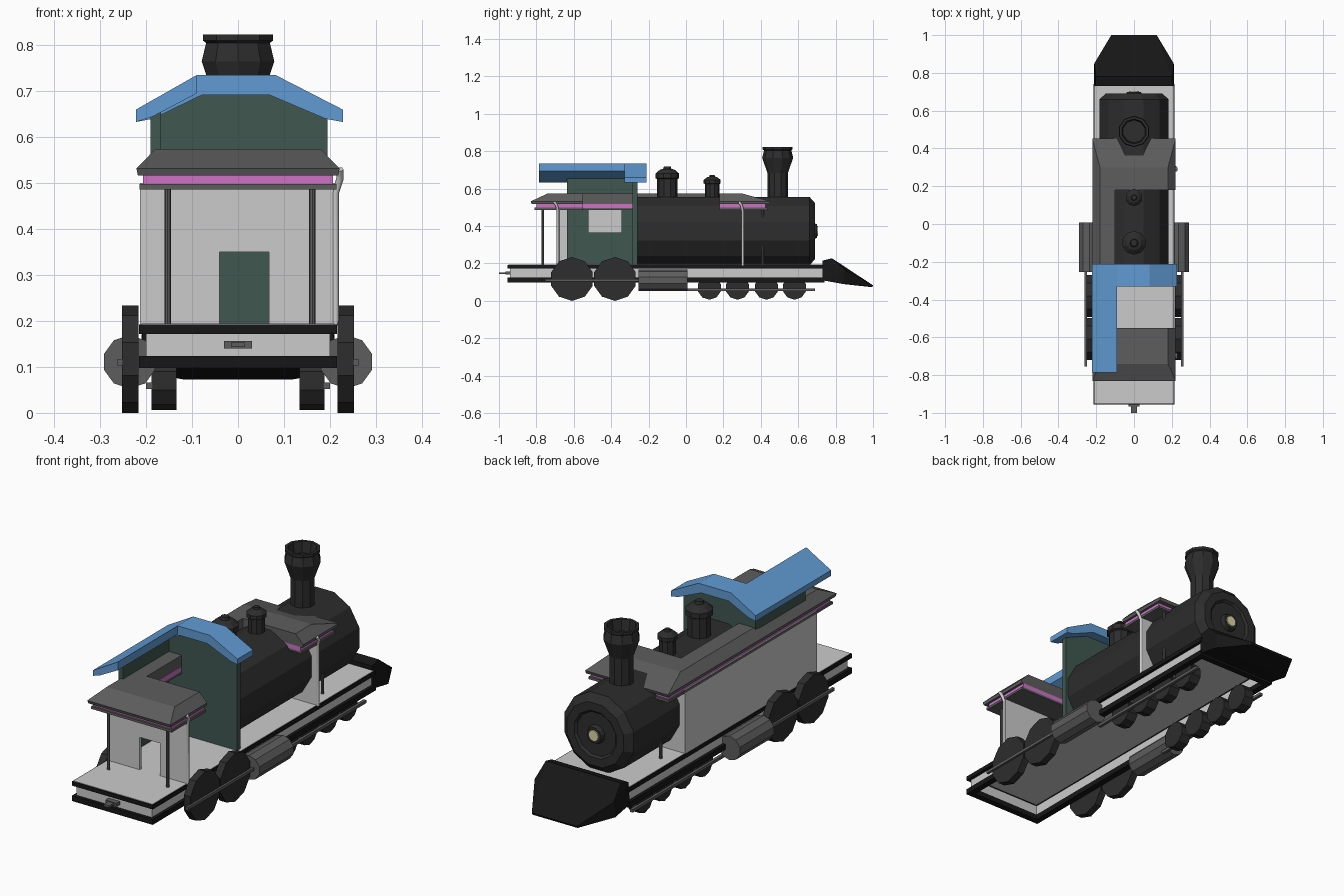
import bpy, bmesh, math
from mathutils import Vector, Matrix

if "Cube" in bpy.data.objects:
    bpy.data.objects.remove(bpy.data.objects["Cube"])


def mat(name, r, g, b):
    m = bpy.data.materials.new(name)
    m.diffuse_color = (r, g, b, 1)
    m.use_nodes = True
    m.node_tree.nodes["Principled BSDF"].inputs["Base Color"].default_value = m.diffuse_color
    return m


BLACK = mat("black", .008, .008, .008)
IRON = mat("iron", .026, .026, .026)
SLATE = mat("slate", .11, .11, .11)
GREEN = mat("green", .05, .095, .08)
BLUE = mat("blue", .12, .33, .66)
PINK = mat("pink", .62, .17, .56)
LAMP = mat("lamp", .7, .68, .38)


def finish(name, bm, m=None):
    bmesh.ops.recalc_face_normals(bm, faces=bm.faces)
    me = bpy.data.meshes.new(name)
    bm.to_mesh(me)
    bm.free()
    ob = bpy.data.objects.new(name, me)
    bpy.context.collection.objects.link(ob)
    if m:
        me.materials.append(m)
    return ob


def boxes(name, specs, m=None):
    """Each spec is x0, x1, y0, y1, z0, z1."""
    bm = bmesh.new()
    for x0, x1, y0, y1, z0, z1 in specs:
        M = Matrix.Translation(((x0 + x1) / 2, (y0 + y1) / 2, (z0 + z1) / 2))
        M = M @ Matrix.Diagonal((x1 - x0, y1 - y0, z1 - z0, 1))
        bmesh.ops.create_cube(bm, size=1, matrix=M)
    return finish(name, bm, m)


def prism(name, pts, y0, y1, m=None):
    """Extrude an xz outline along y."""
    bm = bmesh.new()
    f = bm.faces.new([bm.verts.new((x, y0, z)) for x, z in pts])
    r = bmesh.ops.extrude_face_region(bm, geom=[f])
    bmesh.ops.translate(bm, vec=(0, y1 - y0, 0),
                        verts=[v for v in r["geom"] if isinstance(v, bmesh.types.BMVert)])
    return finish(name, bm, m)


def lathe(name, prof, n, axis, at, m=None, phase=0.0):
    """Spin (radius, distance) points round the given axis."""
    bm = bmesh.new()
    rings = []
    for r, h in prof:
        ring = []
        for i in range(n):
            a = 2 * math.pi * i / n + phase
            c, s = r * math.cos(a), r * math.sin(a)
            p = {"x": (h, s, c), "y": (s, h, c), "z": (s, c, h)}[axis]
            ring.append(bm.verts.new(Vector(p) + Vector(at)))
        rings.append(ring)
    for a, b in zip(rings, rings[1:]):
        for i in range(n):
            j = (i + 1) % n
            bm.faces.new((a[i], a[j], b[j], b[i]))
    bm.faces.new(rings[0])
    bm.faces.new(rings[-1])
    return finish(name, bm, m)


def hull(name, pts, m=None):
    bm = bmesh.new()
    for p in pts:
        bm.verts.new(p)
    bmesh.ops.convex_hull(bm, input=bm.verts)
    return finish(name, bm, m)


def ring(x, y0, y1, w, z0, z1):
    return [(-x, -x + w, y0, y1, z0, z1), (x - w, x, y0, y1, z0, z1),
            (-x + w, x - w, y0, y0 + w, z0, z1), (-x + w, x - w, y1 - w, y1, z0, z1)]


# Deck and hollow I-beam frame
boxes("deck_floor", [(-.21, .21, -.95, .73, .175, .194)])
boxes("frame_web", ring(.2, -.94, .73, .012, .12, .175))
boxes("frame_flanges", ring(.215, -.955, .74, .03, .172, .192)
      + ring(.215, -.955, .74, .03, .098, .124), BLACK)
boxes("coupler", [(-.03, .03, -.965, -.93, .14, .156),
                  (-.015, .015, -1, -.93, .143, .153)], SLATE)

# Plough
hull("plough", [(s * x, y, z) for s in (-1, 1) for x, y, z in (
    (.205, .73, .215), (.2, .78, .228), (.21, .85, .165), (.12, 1, .083),
    (.12, .995, .073), (.212, .84, .09), (.212, .73, .11))], BLACK)

# Boiler with front door and lamp
lathe("boiler", [(.19, -.26), (.19, .66), (.155, .69), (.115, .69), (.105, .68),
                 (.045, .68), (.038, .7)], 12, "y", (0, 0, .373), IRON, math.pi / 12)
lathe("lamp", [(.028, .69), (.026, .705)], 12, "y", (0, 0, .373), LAMP)

# Chimney and domes
lathe("chimney", [(.055, .53), (.055, .685), (.083, .765), (.073, .805), (.08, .81),
                  (.08, .823), (.066, .823), (.06, .77)], 10, "z", (0, .49, 0), IRON)
for name, y, k in (("steam_dome", -.1, 1), ("sand_dome", .14, .72)):
    prof = [(.054, -.02), (.054, .095), (.063, .1), (.063, .125), (.04, .145),
            (.022, .15), (.018, .163)]
    lathe(name, [(r * k, .556 + h * k) for r, h in prof], 10, "z", (0, y, 0), IRON)

# Building walls: left side, rear cross wall, front wall with doorway
boxes("side_wall", [(-.213, -.2, -.69, .31, .19, .5)])
boxes("rear_cross_wall", [(-.2, .208, .297, .31, .19, .5)])
prism("front_wall", [(-.2, .19), (-.04, .19), (-.04, .35), (.067, .35), (.067, .19),
                     (.213, .19), (.213, .5), (-.2, .5)], -.69, -.675)

# Cab: gabled bulkhead and left wall with window
prism("cab_bulkhead", [(-.188, .19), (.195, .19), (.195, .66), (.075, .715),
                       (-.085, .715), (-.188, .66)], -.285, -.258, GREEN)
boxes("cab_side_wall", [(-.19, -.168, -.635, -.52, .19, .66),
                        (-.19, -.168, -.345, -.285, .19, .66),
                        (-.19, -.168, -.52, -.345, .19, .365),
                        (-.19, -.168, -.52, -.345, .49, .66)], GREEN)

# L-shaped cab roof
prism("cab_roof", [(-.222, .66), (-.09, .735), (.082, .735), (.228, .66), (.228, .633),
                   (.19, .64), (.068, .692), (-.078, .692), (-.185, .64), (-.222, .633)],
      -.33, -.212, BLUE)
prism("cab_roof_left_slope", [(-.222, .66), (-.09, .735), (-.09, .695), (-.185, .645),
                              (-.222, .633)], -.785, -.33, BLUE)

# Awning roof, trim band and lip, cut open on the right-hand side
roof = hull("awning_roof", [(sx * x, y, z) for sx in (-1, 1) for x, y, z in (
    (.218, -.825, .517), (.218, .447, .517), (.221, -.83, .532), (.221, .452, .532),
    (.18, -.74, .574), (.18, .3, .574))], SLATE)
trim = boxes("awning_trim", [(-.207, .207, -.8, .425, .496, .518)], PINK)
lip = boxes("awning_lip", [(-.214, .214, -.81, .435, .486, .498)], SLATE)
cutter = boxes("cutter", [(-.1, .4, -.55, .18, .4, .7)])
cutter.hide_render = True
for ob in (roof, trim, lip):
    mod = ob.modifiers.new("cut", "BOOLEAN")
    mod.operation = "DIFFERENCE"
    mod.object = cutter
    bpy.context.view_layer.objects.active = ob
    bpy.ops.object.modifier_apply(modifier="cut")
bpy.data.objects.remove(cutter)

# Awning posts and right-hand downpipes
for y in (-.765, .41):
    for x in (-.153, .162):
        lathe("awning_post", [(.007, .19), (.007, .49)], 8, "z", (x, y, 0), SLATE)
for y in (-.685, .303):
    c = bpy.data.curves.new("downpipe", "CURVE")
    c.dimensions = "3D"
    c.bevel_depth = .008
    c.bevel_resolution = 1
    c.use_fill_caps = True
    sp = c.splines.new("POLY")
    path = [(.212, y, .19), (.212, y, .48), (.222, y - .006, .51), (.222, y - .02, .53)]
    sp.points.add(len(path) - 1)
    for p, co in zip(sp.points, path):
        p.co = (*co, 1)
    bpy.context.collection.objects.link(bpy.data.objects.new("downpipe", c))

# Running gear on both sides
for s in (-1, 1):
    for y in (-.61, -.38):
        lathe("driving_wheel", [(.117, s * .217), (.117, s * .252)], 10, "x",
              (0, y, .117), IRON)
    for y in (.125, .275, .43, .58):
        lathe("small_wheel", [(.064, s * .134), (.064, s * .188)], 10, "x",
              (0, y, .07), IRON)
    lathe("cylinder", [(.058, -.253), (.058, .007)], 10, "y", (s * .236, 0, .111), SLATE)
    boxes("drive_rod", [(min(s * .25, s * .262), max(s * .25, s * .262),
                         -.755, -.25, .103, .117)], SLATE)
    boxes("small_wheel_rod", [(min(s * .185, s * .2), max(s * .185, s * .2),
                               -.02, .69, .052, .066)], SLATE)
